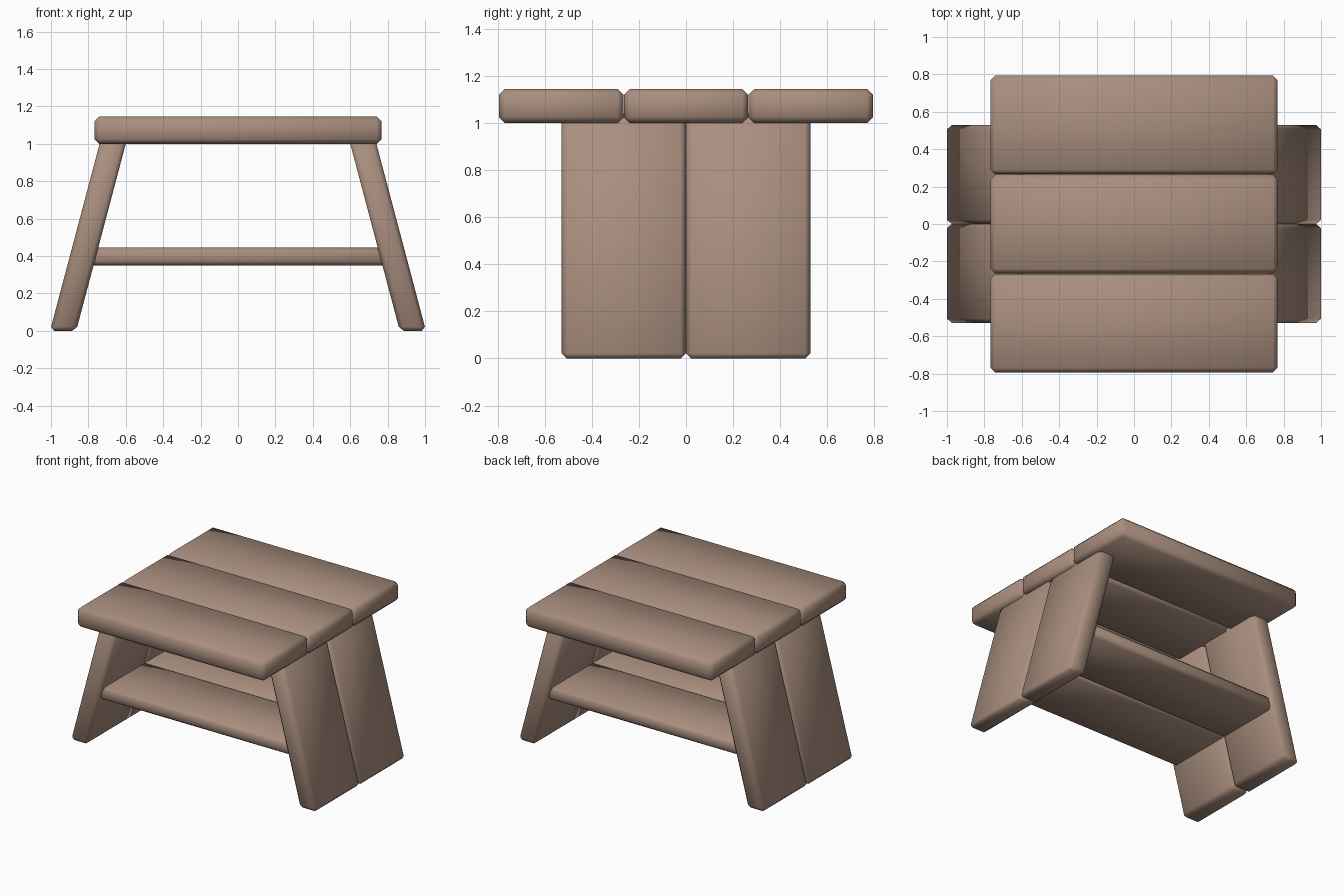
import bpy
import bmesh

if "Cube" in bpy.data.objects:
    bpy.data.objects.remove(bpy.data.objects["Cube"])

wood = bpy.data.materials.new("brown wood")
wood.diffuse_color = (0.40, 0.275, 0.21, 1.0)
wood.use_nodes = True
wood.node_tree.nodes["Principled BSDF"].inputs["Base Color"].default_value = wood.diffuse_color


def plank(name, profile, y0, y1, bevel):
    """Extrude an x-z profile along y and soften every edge."""
    bm = bmesh.new()
    face = bm.faces.new([bm.verts.new((x, y0, z)) for x, z in profile])
    ext = bmesh.ops.extrude_face_region(bm, geom=[face])
    moved = [v for v in ext["geom"] if isinstance(v, bmesh.types.BMVert)]
    bmesh.ops.translate(bm, verts=moved, vec=(0, y1 - y0, 0))
    bmesh.ops.recalc_face_normals(bm, faces=bm.faces)
    bmesh.ops.bevel(bm, geom=bm.edges[:], offset=bevel, segments=1,
                    profile=0.5, affect='EDGES')
    bmesh.ops.recalc_face_normals(bm, faces=bm.faces)
    for f in bm.faces:
        f.smooth = True
    mesh = bpy.data.meshes.new(name)
    bm.to_mesh(mesh)
    bm.free()
    mesh.materials.append(wood)
    obj = bpy.data.objects.new(name, mesh)
    bpy.context.collection.objects.link(obj)
    return obj


def rect(x, z0, z1):
    return [(-x, z0), (x, z0), (x, z1), (-x, z1)]


# Seat: three planks side by side
W = 0.53
for i, label in enumerate(("front", "middle", "back")):
    yc = (i - 1) * W
    plank(f"seat_plank_{label}", rect(0.768, 1.0, 1.145),
          yc - W / 2 + 0.001, yc + W / 2 - 0.001, 0.025)

# Legs: two slanted planks on each side, tops tucked into the seat
SLOPE, TOP = 0.265, 1.04
for side, s in (("left", -1), ("right", 1)):
    outline = [(s * 1.005, 0), (s * 0.865, 0),
               (s * (0.865 - SLOPE * TOP), TOP), (s * (1.005 - SLOPE * TOP), TOP)]
    for label, y0, y1 in (("front", -0.528, -0.001), ("back", 0.001, 0.528)):
        plank(f"{side}_leg_{label}", outline, y0, y1, 0.022)

# Shelf: two thinner planks running between the legs
for label, y0, y1 in (("front", -0.502, -0.001), ("back", 0.001, 0.502)):
    plank(f"shelf_plank_{label}", rect(0.81, 0.35, 0.445), y0, y1, 0.02)
